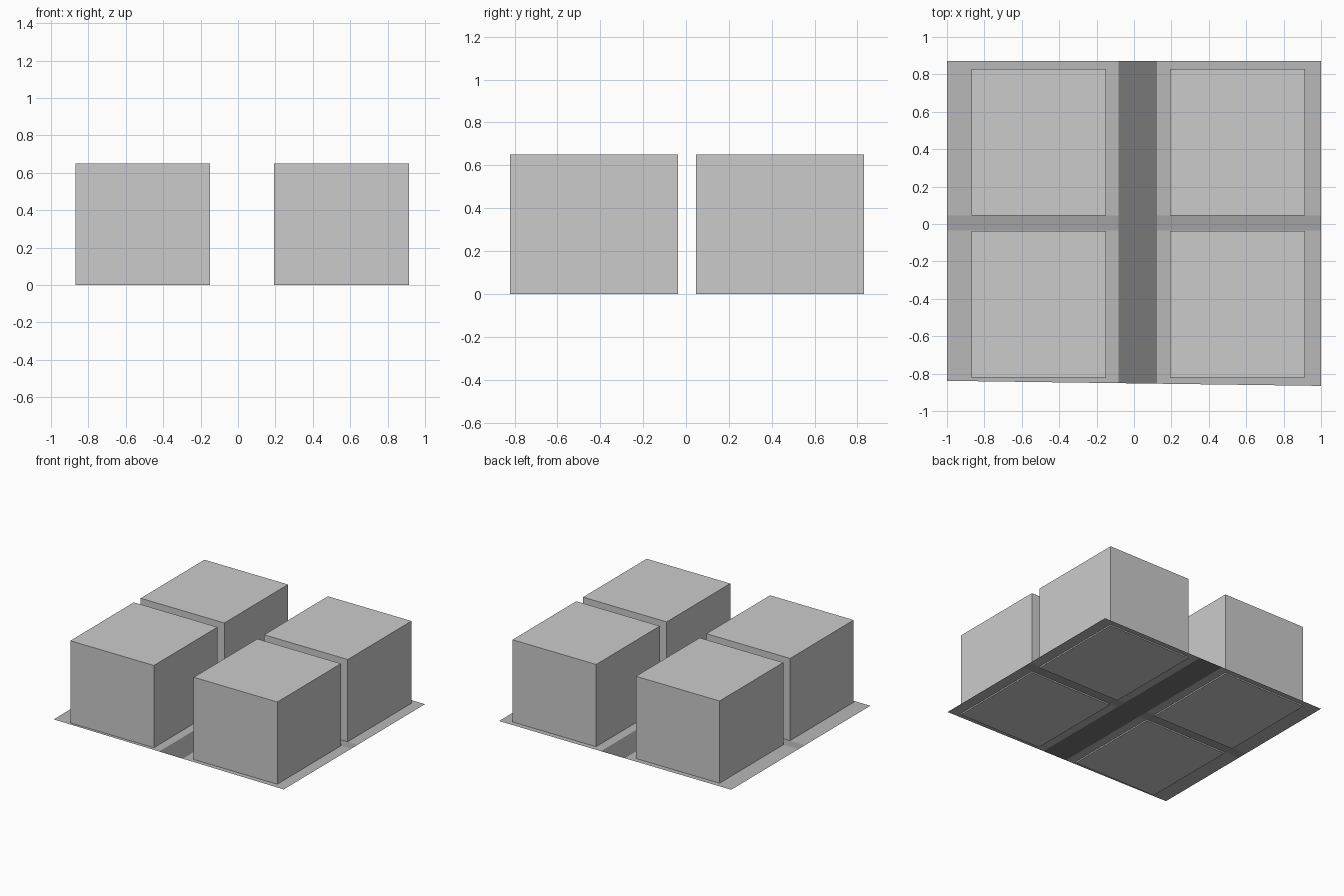
import bpy, bmesh

if "Cube" in bpy.data.objects:
    bpy.data.objects.remove(bpy.data.objects["Cube"])

Z = 0.01                       # height of the thin ground sheets
TOP = 0.65                     # height of the blocks
XL, XR = (-0.87, -0.15), (0.193, 0.913)
YF, YB = (-0.82, -0.038), (0.046, 0.83)


def material(name, v):
    m = bpy.data.materials.new(name)
    m.diffuse_color = (v, v, v, 1)
    m.use_nodes = True
    m.node_tree.nodes["Principled BSDF"].inputs["Base Color"].default_value = m.diffuse_color
    return m


def add_mesh(name, bm, mat=None):
    me = bpy.data.meshes.new(name)
    bm.to_mesh(me)
    bm.free()
    ob = bpy.data.objects.new(name, me)
    bpy.context.collection.objects.link(ob)
    if mat:
        me.materials.append(mat)
    return ob


def block(name, xs, ys):
    bm = bmesh.new()
    bmesh.ops.create_cube(bm, size=1)
    for v in bm.verts:
        v.co = (xs[v.co.x > 0], ys[v.co.y > 0], TOP if v.co.z > 0 else 0)
    add_mesh(name, bm)


def front_edge(x):
    # the front border of the ground is slightly skewed
    return -0.852 - 0.0135 * x


def sheet(name, x0, x1, y0, y1, mat):
    bm = bmesh.new()
    a = front_edge(x0) if y0 is None else y0
    b = front_edge(x1) if y0 is None else y0
    bm.faces.new([bm.verts.new(c) for c in
                  ((x0, a, Z), (x1, b, Z), (x1, y1, Z), (x0, y1, Z))])
    add_mesh(name, bm, mat)


pavement = material("pavement_grey", 0.48)
lane = material("lane_grey", 0.36)
asphalt = material("asphalt_grey", 0.19)

# four building blocks
for side, xs in (("left", XL), ("right", XR)):
    for row, ys in (("front", YF), ("back", YB)):
        block(f"building_{row}_{side}", xs, ys)

# pavements and cross lanes on both sides of the road
for side, x0, x1 in (("left", -1.0, -0.083), ("right", 0.122, 1.0)):
    sheet(f"pavement_front_{side}", x0, x1, None, -0.036, pavement)
    sheet(f"pavement_back_{side}", x0, x1, 0.045, 0.872, pavement)
    sheet(f"cross_lane_{side}", x0, x1, -0.036, 0.045, lane)

# main road through the middle
sheet("main_road", -0.083, 0.122, None, 0.872, asphalt)
